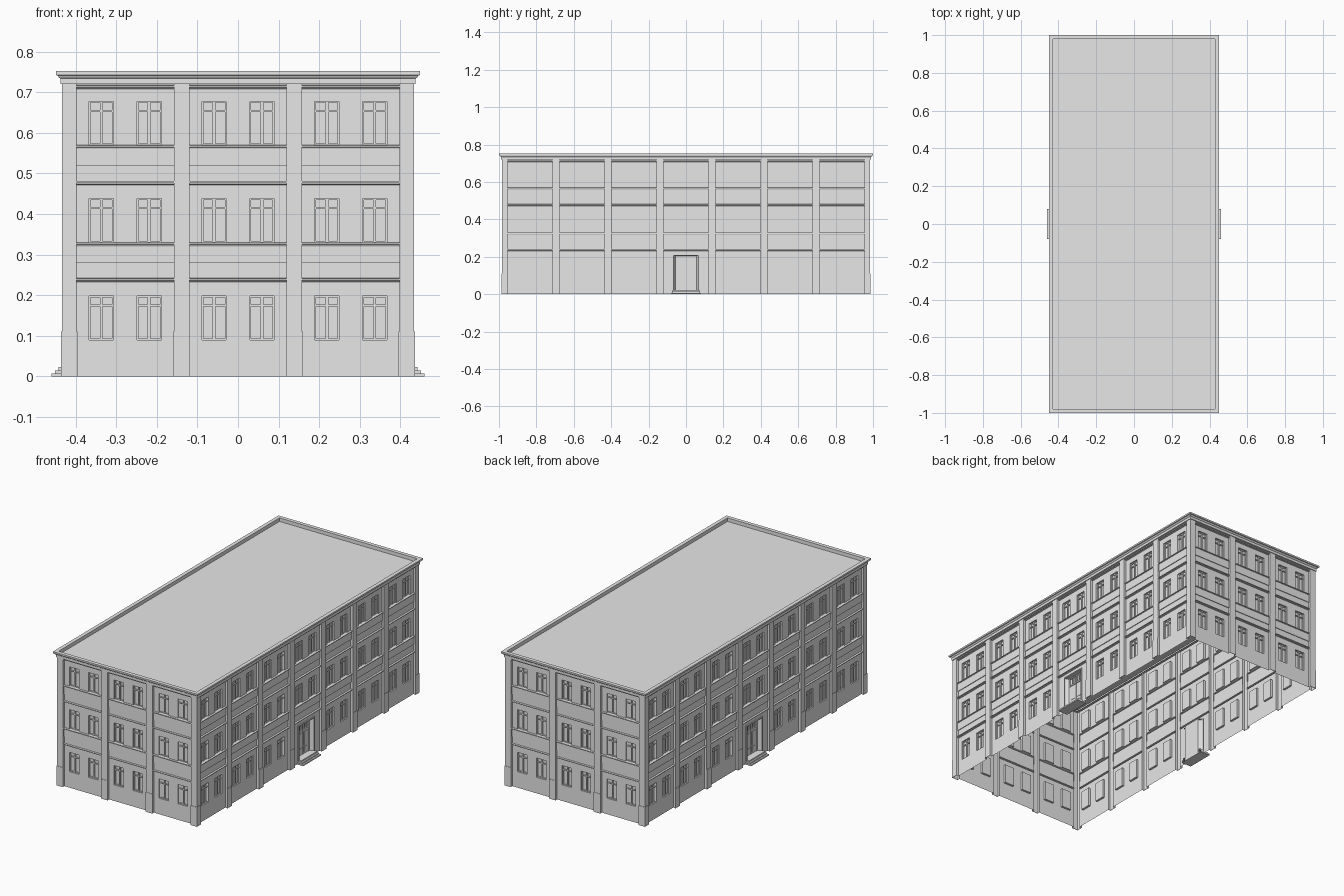
import bpy, bmesh
from math import radians

if "Cube" in bpy.data.objects:
    bpy.data.objects.remove(bpy.data.objects["Cube"])

stone = bpy.data.materials.new("grey_stone")
stone.use_nodes = True
stone.diffuse_color = (0.8, 0.8, 0.8, 1)
stone.node_tree.nodes["Principled BSDF"].inputs["Base Color"].default_value = (0.8, 0.8, 0.8, 1)

HALF_X, HALF_Y = 0.434, 0.985      # wall planes
PITCH, BAY = 0.278, 0.12           # bay spacing and half width
RECESS = -0.013                    # bay wall depth behind the pilasters
GLASS = RECESS - 0.012
TOP = 0.72
WIN_OFF, WIN_HALF, WIN_H = 0.059, 0.03, 0.108
DOOR_HALF, DOOR_TOP = 0.072, 0.213


class Sheet:
    """Mesh drawn on a facade: u to the right, z up, w outward from the wall plane."""

    def __init__(self, dist=0):
        self.bm, self.dist = bmesh.new(), dist

    def face(self, *pts):
        self.bm.faces.new([self.bm.verts.new((u, -self.dist - w, z)) for u, w, z in pts])

    def profile(self, pts, u0, u1):
        # (w, z) points, bottom to top, drawn along u
        for (w, z), (w2, z2) in zip(pts, pts[1:]):
            self.face((u0, w, z), (u1, w, z), (u1, w2, z2), (u0, w2, z2))

    def plan(self, pts, z0, z1):
        # (u, w) points, left to right, drawn upward
        for (u, w), (u2, w2) in zip(pts, pts[1:]):
            self.face((u, w, z0), (u2, w2, z0), (u2, w2, z1), (u, w, z1))

    def block(self, u0, u1, z0, z1, a, b):
        # raised block or sunken niche: rim at depth a, face at depth b
        self.plan([(u0, a), (u0, b), (u1, b), (u1, a)], z0, z1)
        self.profile([(a, z0), (b, z0)], u0, u1)
        self.profile([(b, z1), (a, z1)], u0, u1)

    def finish(self, name):
        bmesh.ops.remove_doubles(self.bm, verts=self.bm.verts, dist=1e-5)
        mesh = bpy.data.meshes.new(name)
        self.bm.to_mesh(mesh)
        self.bm.free()
        mesh.materials.append(stone)
        return mesh


def place(name, mesh, angle=0):
    obj = bpy.data.objects.new(name, mesh)
    obj.rotation_euler.z = radians(angle)
    bpy.context.collection.objects.link(obj)


def pierced_wall(s, u0, u1, z0, z1, holes, h0, h1):
    # flat wall strip with openings between heights h0 and h1
    for a, b in ((z0, h0), (h1, z1)):
        if b - a > 1e-4:
            s.plan([(u0, RECESS), (u1, RECESS)], a, b)
    edges = [u0] + [u for hole in holes for u in hole] + [u1]
    for a, b in zip(edges[::2], edges[1::2]):
        s.plan([(a, RECESS), (b, RECESS)], h0, h1)


def moulding(z):
    # small stepped ledge, 0.01 tall
    r = RECESS
    return [(r, z), (r + .005, z + .002), (r + .005, z + .004),
            (r + .010, z + .005), (r + .010, z + .009), (r, z + .010)]


def spandrel(z):
    # ledge, lower band, raised upper band and window sill
    r = RECESS
    return moulding(z) + [(r, z + .048), (r + .004, z + .048)] + [
        (max(w, r + .004), h) for w, h in moulding(z + .088)] + [(r, z + .098)]


FLOORS = [(0, .232, .09), (.33, .472, .33), (.57, .708, .57)]  # strip bottom, top, window sill


def window_bars(s, u, z):
    l, r, t, d = u - WIN_HALF, u + WIN_HALF, z + WIN_H, GLASS + .004
    bar = .0035
    s.block(l, l + bar, z, t, GLASS, d)
    s.block(r - bar, r, z, t, GLASS, d)
    s.block(l, r, z, z + bar, GLASS, d)
    s.block(l, r, t - bar, t, GLASS, d)
    s.block(u - bar, u + bar, z, t, GLASS, d + .002)
    s.block(l, r, z + .082, z + .087, GLASS, d + .002)


def build_facade(name, dist, half, bays, has_door, angles):
    walls, bars, piers = Sheet(dist), Sheet(dist), Sheet(dist)
    centres = [(i - (bays - 1) / 2) * PITCH for i in range(bays)]
    for c in centres:
        l, r = c - BAY, c + BAY
        for z0, z1, sill in FLOORS:
            if has_door and abs(c) < .01 and z0 == 0:
                pierced_wall(walls, l, r, z0, z1, [(-DOOR_HALF, DOOR_HALF)], 0, DOOR_TOP)
                continue
            mids = (c - WIN_OFF, c + WIN_OFF)
            holes = [(m - WIN_HALF, m + WIN_HALF) for m in mids]
            pierced_wall(walls, l, r, z0, z1, holes, sill, sill + WIN_H)
            for m, (a, b) in zip(mids, holes):
                walls.block(a, b, sill, sill + WIN_H, RECESS, GLASS)
                window_bars(bars, m, sill)
        for z in (.232, .472):
            walls.profile(spandrel(z), l, r)
        walls.profile(moulding(.708) + [(RECESS, TOP)], l, r)

    # pilasters between the bays, with a slightly thicker foot
    edges = [-half] + [e for c in centres for e in (c - BAY, c + BAY)] + [half]
    for a, b in zip(edges[::2], edges[1::2]):
        pts = [(a, 0), (b, 0)]
        if a > -half:
            pts.insert(0, (a, RECESS))
        if b < half:
            pts.append((b, RECESS))
        piers.plan(pts, 0, TOP)
        foot_a = a - .002
        foot_b = b + .002
        piers.block(foot_a, foot_b, 0, .11, 0, .002)

    parts = [("bay_walls", walls), ("window_frames", bars), ("pilasters", piers)]
    if has_door:
        parts += [("entrance_door", build_door(dist)), ("entrance_steps", build_steps(dist))]
    for part, sheet in parts:
        mesh = sheet.finish(name + "_" + part)
        for side, angle in angles:
            place(side + "_" + part, mesh, angle)


def build_door(dist):
    s, back, inner, head = Sheet(dist), RECESS - .022, .055, .205
    # surround standing proud of the wall, then a splayed opening
    for sign in (-1, 1):
        a, b = sorted((sign * DOOR_HALF, sign * (DOOR_HALF - .006)))
        s.block(a, b, 0, DOOR_TOP, RECESS, RECESS + .006)
    s.block(-DOOR_HALF, DOOR_HALF, DOOR_TOP - .006, DOOR_TOP, RECESS, RECESS + .006)
    jamb = DOOR_HALF - .006
    s.plan([(-jamb, RECESS), (-inner, back), (inner, back), (jamb, RECESS)], 0, DOOR_TOP)
    s.profile([(back, head), (RECESS, DOOR_TOP - .006)], -jamb, jamb)
    # frame, transom and transom light bars
    for u in (-inner + .003, inner - .003):
        s.block(u - .003, u + .003, .022, head, back, back + .006)
    s.block(-inner, inner, .155, .162, back, back + .007)
    s.block(-inner, inner, head - .005, head, back, back + .006)
    for u in (-.028, -.009, .009, .028):
        s.block(u - .002, u + .002, .162, head, back, back + .005)
    # two leaves with panels
    for c in (-.026, .026):
        s.block(c - .024, c + .024, .023, .154, back, back + .004)
        for z0, z1 in ((.032, .062), (.070, .146)):
            s.block(c - .015, c + .015, z0, z1, back + .004, back + .006)
    return s


def build_steps(dist):
    s = Sheet(dist)
    for i, (half, out) in enumerate(((.079, .026), (.075, .017), (.071, .008))):
        s.block(-half, half, i * .0075, (i + 1) * .0075, RECESS - .022, out)
    return s


build_facade("short", HALF_Y, HALF_X, 3, False, [("front", 0), ("back", 180)])
build_facade("long", HALF_X, HALF_Y, 7, True, [("left", 90), ("right", 270)])

# cornice and parapet swept round the building, closed by the sunken roof
CORNICE = [(RECESS - .001, TOP), (.004, TOP), (.004, .734), (.008, .737), (.010, .741),
           (.015, .743), (.015, .752), (-.006, .752), (-.006, .732)]


def ring(o, z):
    x, y = HALF_X + o, HALF_Y + o
    return [(-x, y, z), (x, y, z), (x, -y, z), (-x, -y, z)]


cornice, roof = Sheet(), Sheet()
for p, q in zip(CORNICE, CORNICE[1:]):
    low, high = ring(*p), ring(*q)
    for i in range(4):
        j = (i + 1) % 4
        cornice.face(low[i], low[j], high[j], high[i])
roof.face(*ring(*CORNICE[-1]))
place("cornice", cornice.finish("cornice"))
place("flat_roof", roof.finish("flat_roof"))
